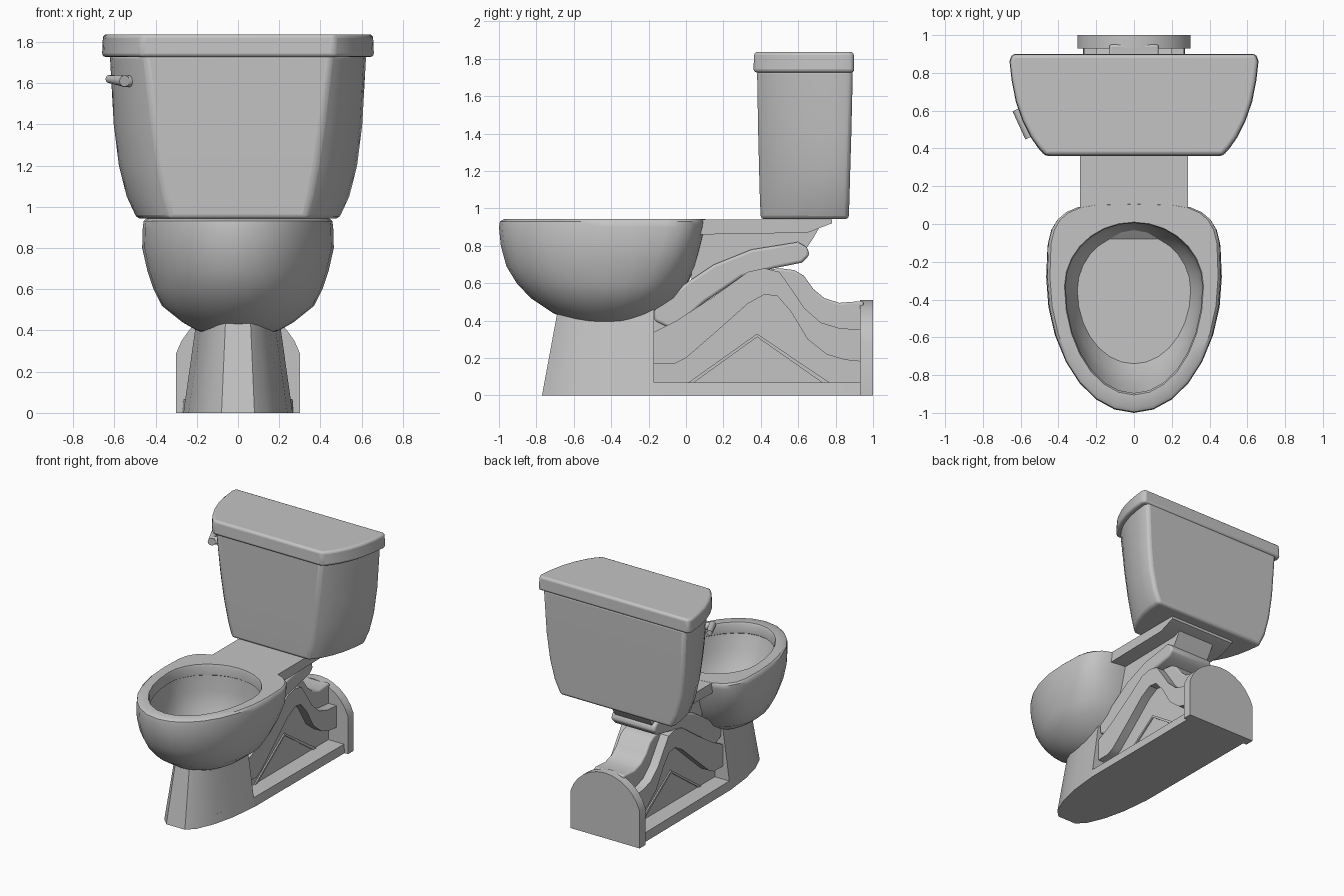
import bpy, bmesh, math
from math import sin, cos, pi

if "Cube" in bpy.data.objects:
    bpy.data.objects.remove(bpy.data.objects["Cube"])

mat = bpy.data.materials.new("grey porcelain")
mat.diffuse_color = (0.55, 0.55, 0.55, 1)
mat.use_nodes = True
mat.node_tree.nodes["Principled BSDF"].inputs["Base Color"].default_value = mat.diffuse_color


def finish(name, bm, bevel=0, angle=35):
    bmesh.ops.recalc_face_normals(bm, faces=bm.faces)
    me = bpy.data.meshes.new(name)
    bm.to_mesh(me)
    bm.free()
    me.materials.append(mat)
    ob = bpy.data.objects.new(name, me)
    bpy.context.collection.objects.link(ob)
    if bevel:
        m = ob.modifiers.new("round", 'BEVEL')
        m.width, m.segments, m.limit_method = bevel, 3, 'ANGLE'
        m.angle_limit = math.radians(40)
    bpy.ops.object.select_all(action='DESELECT')
    ob.select_set(True)
    bpy.context.view_layer.objects.active = ob
    bpy.ops.object.shade_smooth_by_angle(angle=math.radians(angle))
    return ob


def loft(name, rings, **kw):
    """Skin matching rings of points and cap both ends."""
    bm = bmesh.new()
    vs = [[bm.verts.new(p) for p in r] for r in rings]
    n = len(vs[0])
    for a, b in zip(vs, vs[1:]):
        for i in range(n):
            j = (i + 1) % n
            bm.faces.new((a[i], a[j], b[j], b[i]))
    bm.faces.new(vs[0])
    bm.faces.new(vs[-1])
    return finish(name, bm, **kw)


def slab(name, profile, hw, **kw):
    """Extrude a side profile (y, z) across the width."""
    return loft(name, [[(x, y, z) for y, z in profile] for x in (-hw, hw)], **kw)


def mirror(half, z):
    """Full outline from the right half, listed front to back."""
    return [(x, y, z) for x, y in half] + [(-x, y, z) for x, y in reversed(half)]


def egg(z, front, back, hw, mid, square=1.0, n=28):
    ring = []
    for i in range(n):
        t = 2 * pi * i / n
        c, s = cos(t), sin(t)
        if c > 1e-6:                    # rear half, optionally squarer
            y = mid + (back - mid) * c ** square
            x = hw * math.copysign(abs(s) ** square, s)
        else:
            y, x = mid + (mid - front) * c, hw * s
        ring.append((x, y, z))
    return ring


# Bowl: outer shell, rim and hollow in one skin
loft("bowl", [
    egg(.38, -.50, -.30, .13, -.40),
    egg(.40, -.62, -.20, .20, -.40),
    egg(.44, -.71, -.13, .27, -.38),
    egg(.52, -.83, -.04, .37, -.34, .85),
    egg(.60, -.905, .01, .41, -.32, .75),
    egg(.69, -.96, .05, .44, -.30, .65),
    egg(.80, -.99, .08, .465, -.28, .57),
    egg(.90, -1.0, .105, .462, -.28, .52),
    egg(.93, -.995, .11, .458, -.28, .52),
    egg(.942, -.975, .105, .445, -.28, .52),
    egg(.942, -.905, .01, .368, -.33),
    egg(.925, -.895, .005, .362, -.33),
    egg(.86, -.895, .005, .362, -.33),
    egg(.855, -.90, .012, .37, -.33),
    egg(.74, -.86, .005, .362, -.33),
    egg(.62, -.80, -.01, .34, -.34),
    egg(.54, -.74, -.05, .30, -.35),
], angle=40)

# Deck that carries the tank
slab("deck", [(.05, .941), (.78, .941), (.78, .92), (.65, .87), (.05, .86)], .285)

# Upper trap and outlet under the deck
slab("outlet_web", [(.03, .62), (.15, .7), (.35, .78), (.6, .82),
                    (.64, .78), (.68, .84), (.72, .91), (.03, .91)], .16)
slab("upper_trap", [(-.17, .4), (-.07, .35), (.1, .5), (.3, .635), (.47, .68), (.62, .71),
                    (.66, .75), (.65, .79), (.6, .82), (.35, .78),
                    (.15, .7), (.0, .6), (-.17, .47)], .19, bevel=.015)

# Foot slab and pedestal share one taper at the front
ped = [(.08, -.77), (.14, -.71), (.2, -.57), (.24, -.4), (.265, -.17)]
top = [(.06, -.685), (.1, -.64), (.15, -.54), (.175, -.4), (.2, -.17)]
low = [(a + (c - a) * .15, b + (d - b) * .15) for (a, b), (c, d) in zip(ped, top)]
loft("foot", [mirror(ped + [(.27, .95)], 0), mirror(low + [(.265, .95)], .068)])
loft("pedestal", [mirror(ped, 0), mirror(top, .46)], angle=40)

# Central wall, S-shaped trap band and triangular rib
slab("trap_wall", [(-.2, .05), (-.2, .4), (.15, .54), (.35, .66), (.5, .68), (.58, .67),
                   (.63, .64), (.68, .57), (.74, .52), (.82, .495), (.95, .505), (.95, .05)],
     .13, bevel=.012)
slab("trap_band", [(-.19, .33), (-.05, .4), (.15, .53), (.33, .66), (.42, .68), (.5, .66),
                   (.57, .56), (.63, .47), (.72, .39), (.82, .36), (.95, .35),
                   (.95, .18), (.85, .19), (.75, .22), (.65, .3), (.56, .45), (.49, .53),
                   (.42, .54), (.33, .49), (.15, .33), (.0, .2), (-.06, .17), (-.19, .17)], .2)
slab("rib", [(.0, .06), (.38, .33), (.78, .06), (.74, .06), (.38, .312), (.03, .06)], .14)

# Arched plate at the wall
arc = [math.radians(17.6 + 144.8 * i / 12) for i in range(13)]
arch = [(-.3, 0), (.3, 0)] + [(.3147 * cos(a), .195 + .3147 * sin(a)) for a in arc]
loft("wall_flange", [[(x, y, z) for x, z in arch] for y in (.93, 1.0)])


def tank_ring(z, hw, hf, yf, yb):
    d, w = yb - yf, hw - hf
    half = [(hf, yf), (hf + .2 * w, yf + .08 * d), (hf + .4 * w, yf + .18 * d),
            (hf + .63 * w, yf + .34 * d), (hf + .82 * w, yf + .53 * d),
            (hf + .94 * w, yf + .74 * d), (hw, yf + .93 * d), (hw - .012, yb)]
    return mirror(half, z)


# Tank and lid
loft("tank", [tank_ring(.942, .49, .33, .40, .87), tank_ring(1.05, .54, .352, .395, .874),
              tank_ring(1.2, .578, .38, .391, .878), tank_ring(1.4, .603, .41, .386, .884),
              tank_ring(1.74, .622, .45, .38, .892)], bevel=.02, angle=40)
loft("tank_lid", [tank_ring(1.727, .66, .472, .36, .90),
                  tank_ring(1.837, .655, .467, .365, .897)], bevel=.018, angle=40)


# Flush lever: bar along the slanted tank side with a round pivot
def rod(name, a, b, r0, r1, n=12):
    dx, dy = b[0] - a[0], b[1] - a[1]
    l = math.hypot(dx, dy)
    nx, ny = -dy / l, dx / l
    loft(name, [[(p[0] + nx * r * cos(t), p[1] + ny * r * cos(t), p[2] + r * sin(t))
                 for t in [2 * pi * i / n for i in range(n)]]
                for p, r in ((a, r0), (b, r1))])


rod("flush_lever", (-.625, .605, 1.62), (-.55, .46, 1.61), .02, .028)
rod("lever_pivot", (-.56, .485, 1.61), (-.49, .53, 1.61), .028, .028)
